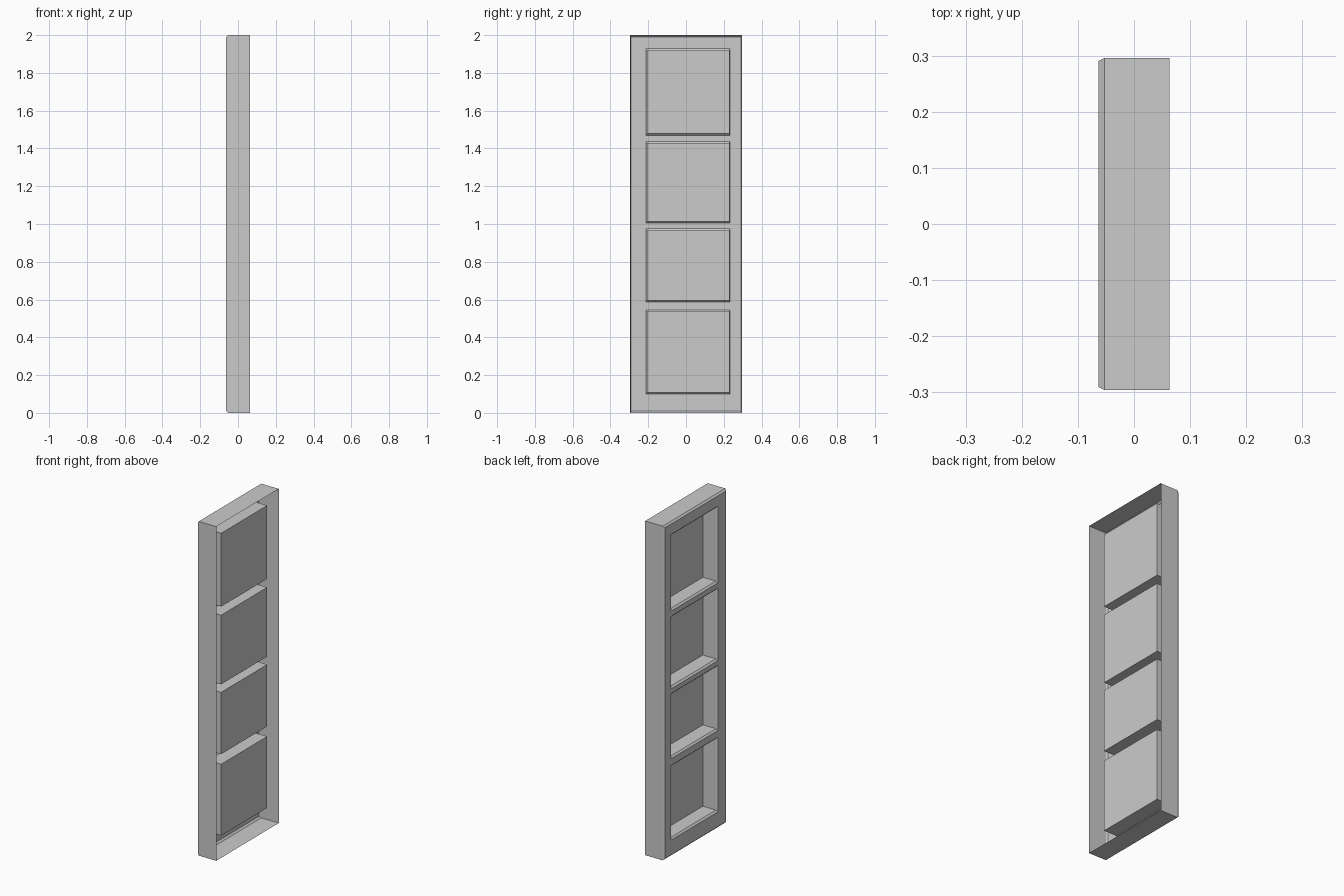
import bpy, bmesh

if "Cube" in bpy.data.objects:
    bpy.data.objects.remove(bpy.data.objects["Cube"])

# Overall size: thin moulded panel, face towards -x, open towards +x
X, Y, H = 0.063, 0.2955, 2.0
CX, CY, CZ = 0.010, 0.005, 0.010      # edge bevel along each axis
BACK = 0.033                          # depth of pocket floors
PY = (-0.207, 0.229)                  # pocket sides
POCKETS = [(0.109, 0.536), (0.596, 0.966), (1.014, 1.428), (1.479, 1.918)]


def ring(bm, x, y0, y1, z0, z1):
    return [bm.verts.new((x, y, z)) for y, z in
            ((y0, z0), (y1, z0), (y1, z1), (y0, z1))]


def bridge(bm, a, b):
    for i in range(4):
        j = (i + 1) % 4
        bm.faces.new((a[i], a[j], b[j], b[i]))


def finish(bm, name):
    bmesh.ops.remove_doubles(bm, verts=bm.verts, dist=1e-5)
    bmesh.ops.recalc_face_normals(bm, faces=bm.faces)
    me = bpy.data.meshes.new(name)
    bm.to_mesh(me)
    bm.free()
    ob = bpy.data.objects.new(name, me)
    bpy.context.collection.objects.link(ob)
    # face plate must look towards -x
    plate = min(me.polygons, key=lambda p: p.center.x)
    if plate.normal.x > 0:
        me.flip_normals()


bm = bmesh.new()

# Outer rim walls with bevelled front edge
rim_back = ring(bm, X, -Y, Y, 0, H)
rim_mid = ring(bm, -X + CX, -Y, Y, 0, H)
rim_face = ring(bm, -X, -Y + CY, Y - CY, CZ, H - CZ)
bridge(bm, rim_back, rim_mid)
bridge(bm, rim_mid, rim_face)

# Face plate, laid as a grid with the pocket mouths left open
ys = [-Y + CY, PY[0] - CY, PY[1] + CY, Y - CY]
zs = [CZ] + [z for a, b in POCKETS for z in (a - CZ, b + CZ)] + [H - CZ]
for i in range(len(ys) - 1):
    for j in range(len(zs) - 1):
        if not (i == 1 and j % 2 == 1):
            bm.faces.new(ring(bm, -X, ys[i], ys[i + 1], zs[j], zs[j + 1]))

# Pockets: bevelled mouth, straight walls, closed floor
for z0, z1 in POCKETS:
    mouth = ring(bm, -X, PY[0] - CY, PY[1] + CY, z0 - CZ, z1 + CZ)
    neck = ring(bm, -X + CX, *PY, z0, z1)
    floor = ring(bm, BACK, *PY, z0, z1)
    bridge(bm, mouth, neck)
    bridge(bm, neck, floor)
    bm.faces.new(floor)

finish(bm, "pocket_panel")
